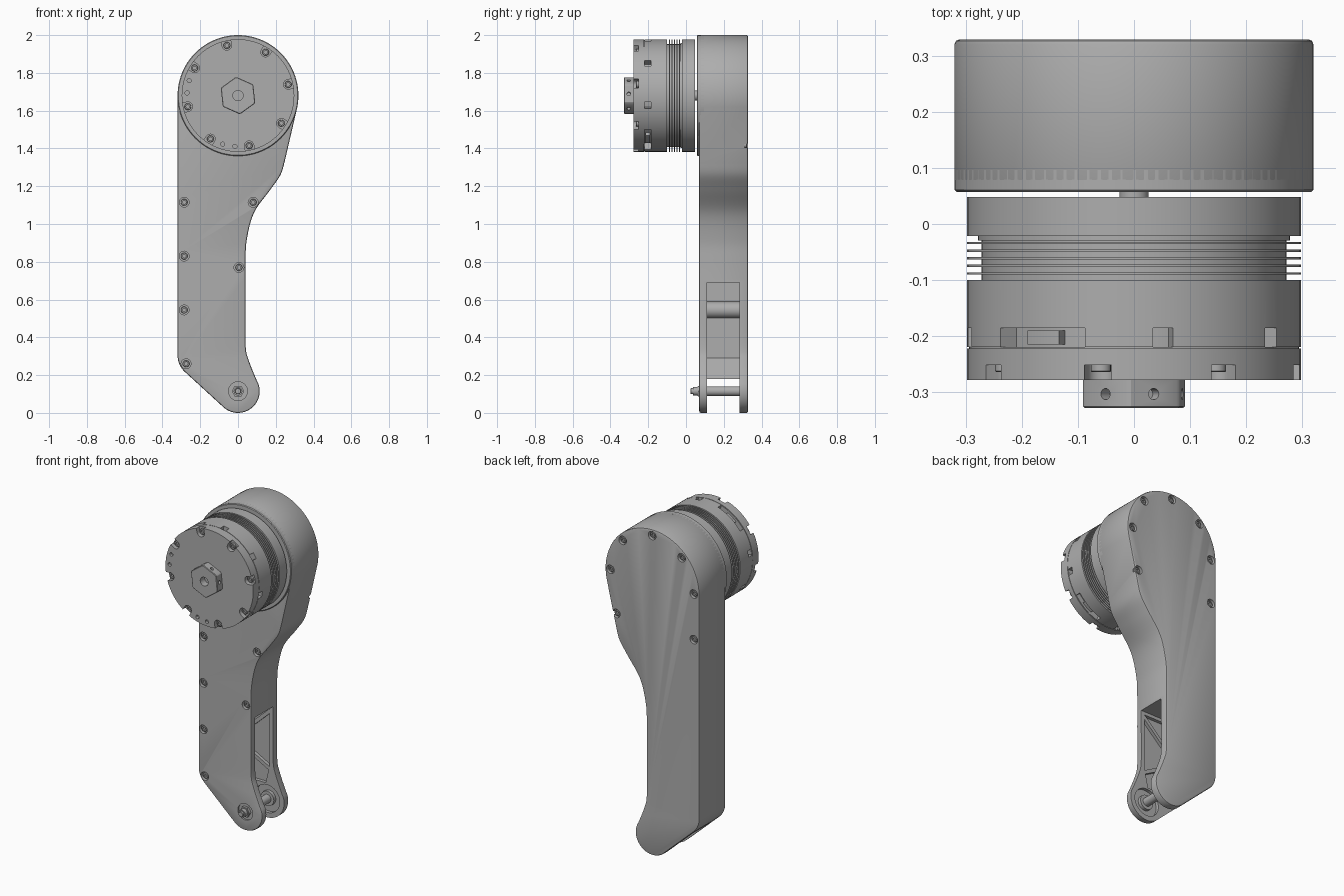
import bpy, bmesh, math
from mathutils import Matrix, Vector

if "Cube" in bpy.data.objects:
    bpy.data.objects.remove(bpy.data.objects["Cube"], do_unlink=True)

grey = bpy.data.materials.new("machined grey")
grey.use_nodes = True
GREY = (0.42, 0.42, 0.42, 1)
grey.diffuse_color = GREY
grey.node_tree.nodes["Principled BSDF"].inputs["Base Color"].default_value = GREY

HUB = (0, 1.68)      # motor axis in x, z
PIN = (0, 0.115)     # fork pin axis in x, z


def polar(angle, r, centre=(0, 0)):
    a = math.radians(angle)
    return (centre[0] + r * math.cos(a), centre[1] + r * math.sin(a))


def arc(centre, r, start, end, steps):
    return [polar(start + (end - start) * i / steps, r, centre) for i in range(steps + 1)]


def smooth_path(pts, steps=6):
    """Catmull-Rom curve through the points."""
    p = [Vector(q) for q in [pts[0]] + pts + [pts[-1]]]
    out = []
    for a, b, c, d in zip(p, p[1:], p[2:], p[3:]):
        for i in range(steps):
            t = i / steps
            out.append(tuple(0.5 * (2 * b + (c - a) * t + (2 * a - 5 * b + 4 * c - d) * t * t
                                    + (3 * b - a - 3 * c + d) * t ** 3)))
    return out + [pts[-1]]


def finish(bm, name):
    bmesh.ops.recalc_face_normals(bm, faces=bm.faces)
    mesh = bpy.data.meshes.new(name)
    bm.to_mesh(mesh)
    bm.free()
    mesh.materials.append(grey)
    obj = bpy.data.objects.new(name, mesh)
    bpy.context.collection.objects.link(obj)
    return obj


def add_prism(bm, pts, y0, y1):
    """Extrude an x-z outline along y."""
    face = bm.faces.new([bm.verts.new((x, y0, z)) for x, z in pts])
    new = bmesh.ops.extrude_face_region(bm, geom=[face])["geom"]
    verts = [v for v in new if isinstance(v, bmesh.types.BMVert)]
    bmesh.ops.translate(bm, verts=verts, vec=(0, y1 - y0, 0))


def prisms(name, items):
    bm = bmesh.new()
    for pts, y0, y1 in items:
        add_prism(bm, pts, y0, y1)
    return finish(bm, name)


def disc(centre, r, steps=32):
    return arc(centre, r, 0, 360, steps)[:-1]


def lathe(name, profile, centre, steps=32):
    """Spin an (r, y) profile round an axis parallel to y."""
    bm = bmesh.new()
    verts = [bm.verts.new((r, y, 0)) for r, y in profile]
    edges = [bm.edges.new(pair) for pair in zip(verts, verts[1:])]
    bmesh.ops.spin(bm, geom=verts + edges, cent=(0, 0, 0), axis=(0, 1, 0),
                   angle=math.tau, steps=steps)
    bmesh.ops.remove_doubles(bm, verts=bm.verts, dist=1e-5)
    bmesh.ops.translate(bm, verts=bm.verts, vec=(centre[0], 0, centre[1]))
    return finish(bm, name)


def screw(name, centre, y, out):
    """Socket-head screw; out is -1 or 1 along y."""
    prof = [(0, 0.004), (0.009, 0.004), (0.009, 0.013), (0.016, 0.013), (0.018, 0.011),
            (0.018, -0.003), (0, -0.003)]
    return lathe(name, [(r, y + out * h) for r, h in prof], centre, 16)


def apply(obj, mod):
    bpy.context.view_layer.objects.active = obj
    bpy.ops.object.modifier_apply(modifier=mod.name)


def cut(obj, cutter):
    cutter.hide_render = True
    mod = obj.modifiers.new("cut", 'BOOLEAN')
    mod.operation, mod.solver, mod.object = 'DIFFERENCE', 'EXACT', cutter
    apply(obj, mod)
    bpy.data.objects.remove(cutter, do_unlink=True)


def bevel(obj, width, segments=2):
    mod = obj.modifiers.new("bevel", 'BEVEL')
    mod.width, mod.segments, mod.limit_method = width, segments, 'ANGLE'
    mod.angle_limit = math.radians(40)
    apply(obj, mod)


# Leg housing
flank = smooth_path([(0.1, 0.17), (0.058, 0.275), (0.04, 0.36), (0.04, 0.6), (0.04, 0.8),
                     (0.047, 0.92), (0.085, 1.06), (0.17, 1.18), (0.225, 1.26), (0.247, 1.33)])
outline = (arc(HUB, 0.32, -11, 180, 64) + arc((-0.2, 0.305), 0.12, 180, 231, 10)
           + arc(PIN, 0.115, 231, 380, 28) + flank)
housing = prisms("leg_housing", [(outline, 0.07, 0.329)])
bevel(housing, 0.009)

# Fork slot, inner pockets and screw recesses
slot = [(-0.27, 0.69), (-0.27, 0.29), (-0.16, 0.18), (-0.4, 0.18), (-0.4, -0.1),
        (0.4, -0.1), (0.4, 0.69)]
cut(housing, prisms("slot_cutter", [(slot, 0.11, 0.283)]))
pocket = [(-0.25, 0.67), (-0.25, 0.31), (-0.15, 0.21), (-0.01, 0.21), (0.015, 0.32), (0.015, 0.67)]
cut(housing, prisms("pocket_cutter", [(pocket, 0.09, 0.303), (disc(PIN, 0.085), 0.09, 0.303)]))
front_screws = [(-0.285, 1.115), (-0.285, 0.83), (-0.285, 0.545), (-0.275, 0.26),
                (0.08, 1.115), (0.005, 0.77)]
back_screws = [polar(a, 0.283, HUB) for a in range(0, 181, 45)] + [(-0.283, 1.4), (0.243, 1.42)]
recesses = [(disc(c, 0.026, 20), 0.05, 0.09) for c in front_screws]
recesses += [(disc(c, 0.026, 20), 0.309, 0.36) for c in back_screws]
recesses.append((disc(PIN, 0.05), 0.05, 0.08))
cut(housing, prisms("recess_cutter", recesses))
for c in front_screws:
    screw("housing_front_screw", c, 0.09, -1)
for c in back_screws:
    screw("housing_back_screw", c, 0.309, 1)


# Ribs and screw post inside the slot
def bar(a, b, width):
    a, b = Vector(a), Vector(b)
    n = (b - a).orthogonal().normalized() * width / 2
    return [a + n, b + n, b - n, a - n]


for side, y0, y1 in (("front", 0.085, 0.11), ("back", 0.283, 0.308)):
    for a, b in (((-0.26, 0.4), (0.02, 0.66)), ((-0.24, 0.44), (0.02, 0.3))):
        prisms(side + "_rib", [(bar(a, b, 0.022), y0, y1)])
    prisms(side + "_pin_boss", [(disc(PIN, 0.045), y0, y1)])
prisms("screw_post", [(disc((-0.272, 0.545), 0.044), 0.1, 0.295)])

# Fork pin and nut
lathe("fork_pin", [(0, 0.025), (0.014, 0.025), (0.016, 0.027), (0.016, 0.037), (0.023, 0.037),
                   (0.023, 0.06), (0.026, 0.06), (0.026, 0.3), (0, 0.3)], PIN)
prisms("pin_nut", [(arc(PIN, 0.033, 0, 300, 5), 0.064, 0.085)])

# Round mounting face and motor shaft
mount = prisms("mounting_face", [(disc(HUB, 0.32, 96), 0.057, 0.1)])
bevel(mount, 0.004, 1)
prisms("motor_shaft", [(disc(HUB, 0.026), 0.03, 0.07)])

# Motor drum with cooling fins
R, CORE = 0.298, 0.272
drum = [(0, 0.048), (R, 0.048), (R, -0.021), (0.278, -0.021), (0.278, -0.029), (CORE, -0.029)]
for i in range(5):
    y = -0.032 - 0.0135 * i
    drum += [(CORE, y), (R, y), (R, y - 0.004), (CORE, y - 0.004)]
drum += [(CORE, -0.1), (R, -0.1), (R, -0.219), (0.294, -0.219), (0.294, -0.222),
         (R, -0.222), (R, -0.278), (0, -0.278)]
motor = lathe("motor_drum", drum, HUB, 96)


def notch(angle):
    """U-shaped outline open to the rim."""
    pts = arc((0.272, 0), 0.025, 90, 270, 10) + [(0.33, -0.025), (0.33, 0.025)]
    a = math.radians(angle)
    rot = Matrix.Rotation(a, 2)
    return [tuple(rot @ Vector(p) + Vector(HUB)) for p in pts]


def sector(angle, half, r0, r1):
    return (arc(HUB, r0, angle - half, angle + half, 8)
            + arc(HUB, r1, angle + half, angle - half, 8))


cuts = []
for k in range(8):
    cuts.append((notch(12.5 + 45 * k), -0.3, -0.251))
    wide = k in (2, 6)
    cuts.append((sector(35 + 45 * k, 18 if wide else 3.5, 0.262, 0.33), -0.2195, -0.185))
for angle in (163, 177, 252.5, 266.5):
    cuts.append((disc(polar(angle, 0.27, HUB), 0.011, 16), -0.3, -0.262))
cut(motor, prisms("motor_cutter", cuts))
for k in range(8):
    screw("motor_screw", polar(12.5 + 45 * k, 0.272, HUB), -0.251, -1)
for angle in (125, -55):
    prisms("motor_connector", [(sector(angle, 7, 0.25, 0.284), -0.215, -0.19)])

# Hexagonal output hub with bore and set-screw holes
hexagon = [p for k in range(6) for p in (polar(93 + 60 * k, 0.097, HUB), polar(99 + 60 * k, 0.097, HUB))]
hub = prisms("hex_hub", [(hexagon, -0.328, -0.27)])
bevel(hub, 0.003, 1)
bm = bmesh.new()
add_prism(bm, disc(HUB, 0.027), -0.35, -0.285)
for k in range(6):
    spot = polar(66 + 60 * k, 0.085, HUB)
    turn = Matrix.Rotation(math.radians(90 - (66 + 60 * k)), 4, 'Y')
    bmesh.ops.create_cone(bm, cap_ends=True, segments=16, radius1=0.01, radius2=0.01, depth=0.05,
                          matrix=Matrix.Translation((spot[0], -0.303, spot[1])) @ turn)
cut(hub, finish(bm, "hub_cutter"))

# Smooth shading with sharp edges
bpy.ops.object.select_all(action='DESELECT')
for obj in bpy.context.scene.objects:
    if obj.type == 'MESH':
        obj.select_set(True)
        bpy.context.view_layer.objects.active = obj
bpy.ops.object.shade_smooth_by_angle(angle=math.radians(30))
